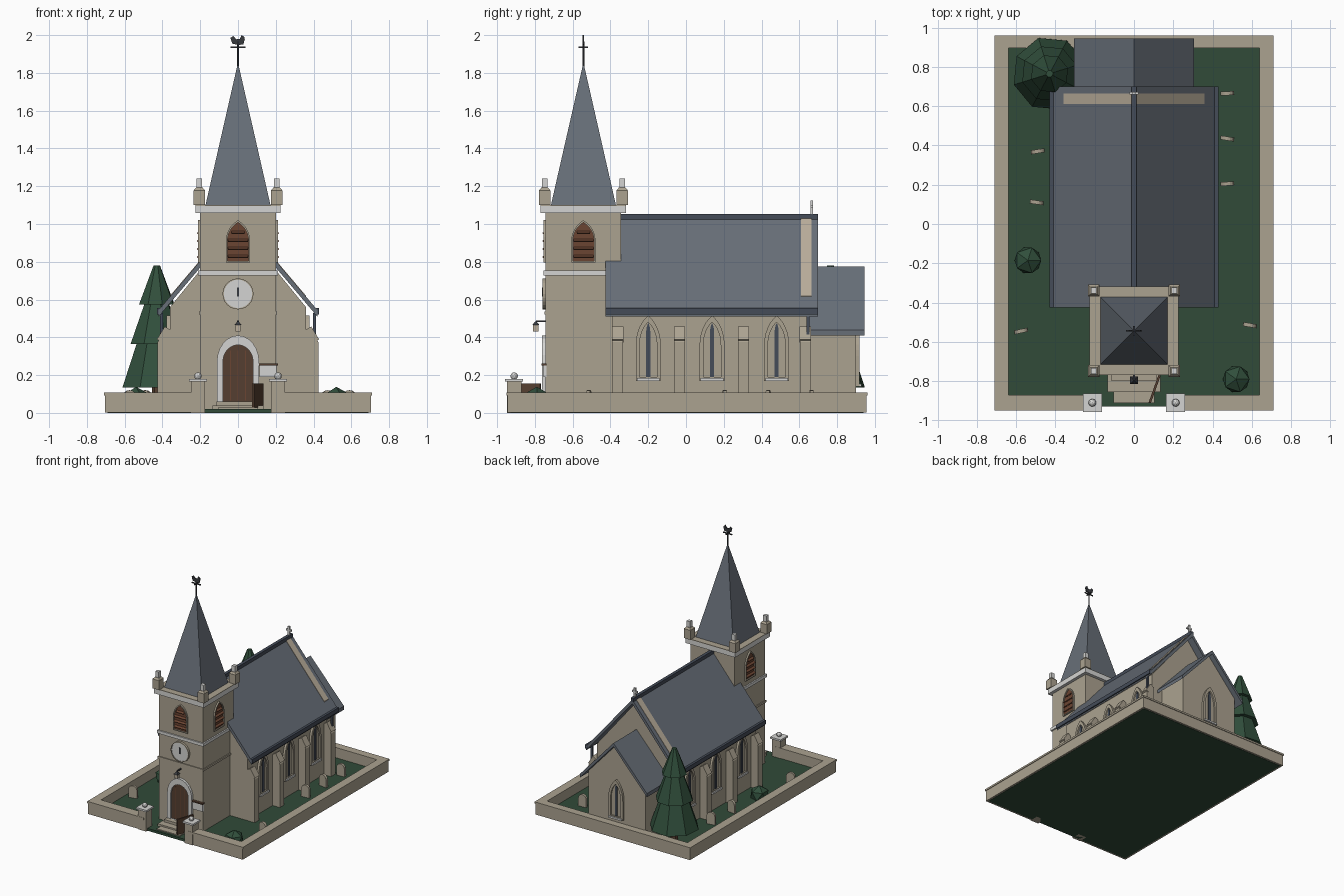
import bpy, bmesh, math
from mathutils import Matrix, Vector

cube = bpy.data.objects.get("Cube")
if cube:
    bpy.data.objects.remove(cube)


def material(name, *rgb):
    lin = [(c / 255) ** 2.2 for c in rgb] + [1]
    m = bpy.data.materials.new(name)
    m.use_nodes = True
    m.diffuse_color = lin
    m.node_tree.nodes["Principled BSDF"].inputs["Base Color"].default_value = lin
    return m


STONE = material("stone", 170, 161, 143)
PALE = material("pale stone", 211, 211, 209)
SLATE = material("roof slate", 103, 110, 119)
TRIM = material("dark slate trim", 70, 77, 89)
GRASS = material("grass", 52, 76, 59)
LEAF = material("foliage", 52, 80, 62)
WOOD = material("door wood", 86, 65, 52)
LOUVRE = material("louvre wood", 106, 70, 53)
IRON = material("iron", 58, 60, 64)
SAND = material("sand tile", 184, 172, 153)


def finish(name, bm, mat, matrix=None):
    bmesh.ops.recalc_face_normals(bm, faces=bm.faces)
    if matrix:
        bm.transform(matrix)
    me = bpy.data.meshes.new(name)
    bm.to_mesh(me)
    bm.free()
    me.materials.append(mat)
    ob = bpy.data.objects.new(name, me)
    bpy.context.collection.objects.link(ob)
    return ob


def box(name, mat, x, y, z, matrix=None):
    """Box from (low, high) pairs."""
    bm = bmesh.new()
    bmesh.ops.create_cube(bm, size=1)
    for v in bm.verts:
        v.co = [p[0] if c < 0 else p[1] for c, p in zip(v.co, (x, y, z))]
    return finish(name, bm, mat, matrix)


def around(c, half):
    return (c - half, c + half)


def prism(name, mat, pts, axis, lo, hi, hole=None, matrix=None):
    """Extrude an upright profile along x or y; hole makes it a frame."""
    bm = bmesh.new()

    def loop(points, d):
        return [bm.verts.new((p, d, q) if axis == "y" else (d, p, q)) for p, q in points]

    def bridge(a, b):
        for i in range(len(a)):
            j = (i + 1) % len(a)
            bm.faces.new((a[i], a[j], b[j], b[i]))

    a, b = loop(pts, lo), loop(pts, hi)
    bridge(a, b)
    if hole:
        c, d = loop(hole, lo), loop(hole, hi)
        bridge(c, d)
        bridge(a, c)
        bridge(b, d)
    else:
        bm.faces.new(a)
        bm.faces.new(b)
    return finish(name, bm, mat, matrix)


def cone(name, mat, loc, r1, r2, z0, z1, sides, turn=0.0):
    bm = bmesh.new()
    bmesh.ops.create_cone(bm, cap_ends=True, segments=sides, radius1=r1, radius2=r2, depth=z1 - z0)
    m = Matrix.Translation((loc[0], loc[1], (z0 + z1) / 2)) @ Matrix.Rotation(turn, 4, "Z")
    return finish(name, bm, mat, m)


def ball(name, mat, loc, r, squash=1.0, sub=1):
    bm = bmesh.new()
    bmesh.ops.create_icosphere(bm, subdivisions=sub, radius=r)
    return finish(name, bm, mat, Matrix.Translation(loc) @ Matrix.Diagonal((1, 1, squash, 1)))


def arch(c, w, z0, spring, top, pointed=True, n=6):
    """Arched outline, pointed or round."""
    end = math.pi / 3 if pointed else math.pi / 2
    side = []
    for i in range(n + 1):
        a = end * i / n
        x = w * (2 * math.cos(a) - 1) if pointed else w * math.cos(a)
        side.append((x, spring + (top - spring) * math.sin(a) / math.sin(end)))
    half = [(w, z0)] + side[:-1]
    return [(c + x, z) for x, z in half] + [(c, top)] + [(c - x, z) for x, z in reversed(half)]


def gable(w, eave, top):
    return [(-w, 0.02), (w, 0.02), (w, eave), (0, top), (-w, eave)]


def roof(w, eave, top, thick):
    return [(-w, eave), (0, top), (w, eave), (w, eave - thick), (0, top - thick), (-w, eave - thick)]


def lancet(name, c, z0, spring, top, axis, face, out):
    """Stone-framed window with mullion and sill."""
    lo, hi = sorted((face - out * 0.01, face + out * 0.018))
    prism(name + "_frame", STONE, arch(c, 0.066, z0, spring, top), axis, lo, hi,
          hole=arch(c, 0.046, z0 + 0.02, spring, top - 0.035))
    lo, hi = sorted((face, face + out * 0.006))
    prism(name + "_pane", STONE, arch(c, 0.047, z0 + 0.01, spring, top - 0.03), axis, lo, hi)
    lo, hi = sorted((face, face + out * 0.012))
    prism(name + "_mullion", TRIM, arch(c, 0.011, z0 + 0.02, top - 0.09, top - 0.04), axis, lo, hi)
    lo, hi = sorted((face, face + out * 0.028))
    spans = {axis: (lo, hi), ("y" if axis == "x" else "x"): around(c, 0.06)}
    box(name + "_sill", PALE, spans["x"], spans["y"], (z0, z0 + 0.014))


# Churchyard ground, boundary walls and gate piers
box("lawn", GRASS, (-0.69, 0.69), (-0.93, 0.94), (0, 0.02))
walls = [((-0.705, -0.645), (-0.945, 0.955)), ((0.645, 0.705), (-0.945, 0.955)),
         ((-0.65, 0.65), (0.9, 0.955)), ((-0.65, -0.2), (-0.945, -0.875)), ((0.2, 0.65), (-0.945, -0.875))]
for x, y in walls:
    box("boundary_wall", STONE, x, y, (0.002, 0.092))
    box("wall_coping", STONE, (x[0] - 0.005, x[1] + 0.005), (y[0] - 0.005, y[1] + 0.005), (0.092, 0.107))
for x in (-0.212, 0.212):
    box("gate_pier", STONE, around(x, 0.038), around(-0.91, 0.038), (0, 0.165))
    box("pier_cap", PALE, around(x, 0.048), around(-0.91, 0.048), (0.165, 0.18))
    ball("pier_finial", PALE, (x, -0.91, 0.195), 0.02, sub=2)

# Nave and chancel
prism("nave", STONE, gable(0.36, 0.56, 1.0), "y", -0.39, 0.645)
prism("nave_roof", SLATE, roof(0.42, 0.545, 1.04, 0.035), "y", -0.425, 0.7)
box("nave_ridge", TRIM, around(0, 0.013), (-0.36, 0.7), (1.02, 1.053))
prism("chancel", STONE, gable(0.26, 0.46, 0.75), "y", 0.6, 0.9)
prism("chancel_roof", SLATE, roof(0.305, 0.44, 0.775, 0.03), "y", 0.64, 0.945)
lancet("chancel_window", 0, 0.14, 0.3, 0.46, "y", 0.9, 1)
prism("roof_band", SAND, roof(0.36, 0.62, 1.0447, 0.007), "y", 0.61, 0.665)
box("cross_post", PALE, around(0, 0.007), around(0.665, 0.007), (1.04, 1.125))
box("cross_arm", PALE, around(0, 0.024), around(0.665, 0.007), (1.086, 1.1))

for s in (-1, 1):
    box("gutter", TRIM, around(s * 0.418, 0.012), (-0.425, 0.7), (0.522, 0.556))
    box("downpipe", TRIM, around(s * 0.405, 0.008), around(0.645, 0.008), (0.38, 0.53))
    # Stepped buttresses with tilted caps
    for y in (-0.362, -0.034, 0.304, 0.632):
        side = [(0.35, 0.02), (0.425, 0.02), (0.425, 0.375), (0.385, 0.44), (0.35, 0.44)]
        prism("buttress", STONE, [(s * x, z) for x, z in side], "y", y - 0.029, y + 0.029)
        tilt = Matrix.Translation((s * 0.395, y, 0.415)) @ Matrix.Rotation(s * 1.02, 4, "Y")
        box("buttress_cap", STONE, around(0, 0.04), around(0, 0.03), around(0, 0.016), tilt)
    for y in (-0.2, 0.138, 0.48):
        lancet("nave_window", y, 0.17, 0.36, 0.515, "x", s * 0.36, s)

# Tower with string courses, cornice and corner pinnacles
TY = -0.543


def tower_block(name, mat, half, z0, z1):
    return box(name, mat, around(0, half), around(TY, half), (z0, z1))


tower_block("tower", STONE, 0.2, 0.02, 1.07)
tower_block("lower_string_course", STONE, 0.207, 0.52, 0.537)
tower_block("upper_string_course", PALE, 0.211, 0.728, 0.753)
tower_block("cornice", PALE, 0.226, 1.058, 1.096)
tower_block("parapet_walk", STONE, 0.226, 1.096, 1.101)
for sx in (-1, 1):
    for sy in (-1, 1):
        x, y = sx * 0.205, TY + sy * 0.205
        box("pinnacle", STONE, around(x, 0.03), around(y, 0.03), (1.1, 1.178))
        cone("pinnacle_shoulder", STONE, (x, y), 0.042, 0.026, 1.178, 1.192, 4, math.pi / 4)
        box("pinnacle_tip", PALE, around(x, 0.015), around(y, 0.015), (1.19, 1.24))
cone("spire", SLATE, (0, TY), 0.172 * math.sqrt(2), 0, 1.1, 1.855, 4, math.pi / 4)

# Louvred belfry openings on each face
for k in range(4):
    m = Matrix.Translation((0, TY, 0)) @ Matrix.Rotation(k * math.pi / 2, 4, "Z")
    outline = arch(0, 0.064, 0.795, 0.91, 1.02)
    inner = arch(0, 0.056, 0.803, 0.91, 1.008)
    prism("belfry_frame", STONE, outline, "y", -0.212, -0.19, hole=inner, matrix=m)
    prism("belfry_panel", LOUVRE, inner, "y", -0.203, -0.19, matrix=m)
    for i in range(4):
        z = 0.83 + i * 0.042
        w = 0.053 if i < 3 else 0.034
        slat = m @ Matrix.Translation((0, -0.206, z)) @ Matrix.Rotation(0.6, 4, "X")
        box("belfry_slat", LOUVRE, around(0, w), around(0, 0.012), around(0, 0.004), slat)

# Weather vane
cone("vane_pole", IRON, (0, TY), 0.005, 0.005, 1.83, 1.965, 6)
box("vane_bar", IRON, around(0, 0.04), around(TY, 0.004), (1.932, 1.94))
box("vane_cross_bar", IRON, around(0, 0.004), around(TY, 0.025), (1.932, 1.94))
bird = [(-0.03, 1.955), (-0.04, 1.985), (-0.025, 1.996), (-0.01, 1.978), (0.01, 1.98),
        (0.02, 2.0), (0.033, 1.99), (0.036, 1.978), (0.028, 1.95), (0, 1.948)]
prism("vane_bird", IRON, bird, "y", TY - 0.004, TY + 0.004)

# Clock
FY = TY - 0.2


def disc(r, n=24):
    return [(r * math.cos(i * math.tau / n), 0.63 + r * math.sin(i * math.tau / n)) for i in range(n)]


prism("clock_face", PALE, disc(0.076), "y", FY - 0.014, FY)
prism("clock_rim", STONE, disc(0.082), "y", FY - 0.018, FY, hole=disc(0.075))
box("minute_hand", IRON, around(0, 0.004), (FY - 0.02, FY - 0.013), (0.622, 0.665))
box("hour_hand", IRON, around(0, 0.006), (FY - 0.019, FY - 0.013), (0.615, 0.645))

# Doorway, lantern and notice board
opening = arch(0, 0.08, 0.061, 0.27, 0.36, pointed=False)
prism("door_surround", PALE, arch(0, 0.112, 0.06, 0.27, 0.41, pointed=False), "y", FY - 0.02, FY, hole=opening)
prism("door", WOOD, opening, "y", FY - 0.008, FY)
for x in (-0.04, 0, 0.04):
    box("door_groove", LOUVRE, around(x, 0.002), (FY - 0.01, FY - 0.007), (0.065, 0.33))
box("lantern_bracket", IRON, around(0, 0.005), (-0.795, FY), (0.482, 0.49))
box("lantern_body", SAND, around(0, 0.014), around(-0.795, 0.014), (0.432, 0.466))
cone("lantern_cap", IRON, (0, -0.795), 0.028, 0.004, 0.464, 0.485, 4, math.pi / 4)
box("notice_board", PALE, (0.115, 0.205), (FY - 0.012, FY + 0.005), (0.19, 0.252))
box("notice_board_top", WOOD, (0.11, 0.212), (FY - 0.022, FY + 0.005), (0.252, 0.262))

# Steps, path and open gate leaf
box("upper_step", STONE, around(0, 0.115), (-0.8, -0.7), (0.02, 0.06))
box("lower_step", STONE, around(0, 0.135), (-0.855, -0.7), (0.02, 0.04))
box("path", STONE, around(0, 0.105), (-0.91, -0.8), (0.015, 0.028))
swing = Matrix.Translation((0.105, -0.84, 0)) @ Matrix.Rotation(math.atan2(0.14, 0.05), 4, "Z")
box("gate_leaf", WOOD, around(0, 0.074), around(0, 0.006), (0.028, 0.155), swing)

# Gravestones
stones = [(-0.49, 0.37, 9), (-0.495, 0.11, -8), (-0.575, -0.545, 12), (0.475, 0.665, 3),
          (0.475, 0.435, -9), (0.475, 0.205, 4), (0.59, -0.515, -10)]
for x, y, turn in stones:
    m = Matrix.Translation((x, y, 0)) @ Matrix.Rotation(math.radians(turn), 4, "Z")
    prism("gravestone", STONE, arch(0, 0.035, 0.015, 0.085, 0.12, False, 4), "y", -0.01, 0.01, matrix=m)

# Fir tree and bushes
TREE = (-0.43, 0.765)
cone("tree_trunk", WOOD, TREE, 0.03, 0.025, 0.015, 0.16, 7)
for r1, r2, z0, z1 in ((0.19, 0.1, 0.135, 0.4), (0.145, 0.06, 0.365, 0.6), (0.098, 0.018, 0.575, 0.78)):
    cone("tree_tier", LEAF, TREE, r1, r2, z0, z1, 8, 0.3)
for x, y in ((-0.54, -0.185), (0.52, -0.79)):
    ball("bush", LEAF, (x, y, 0.07), 0.076, 0.9)
